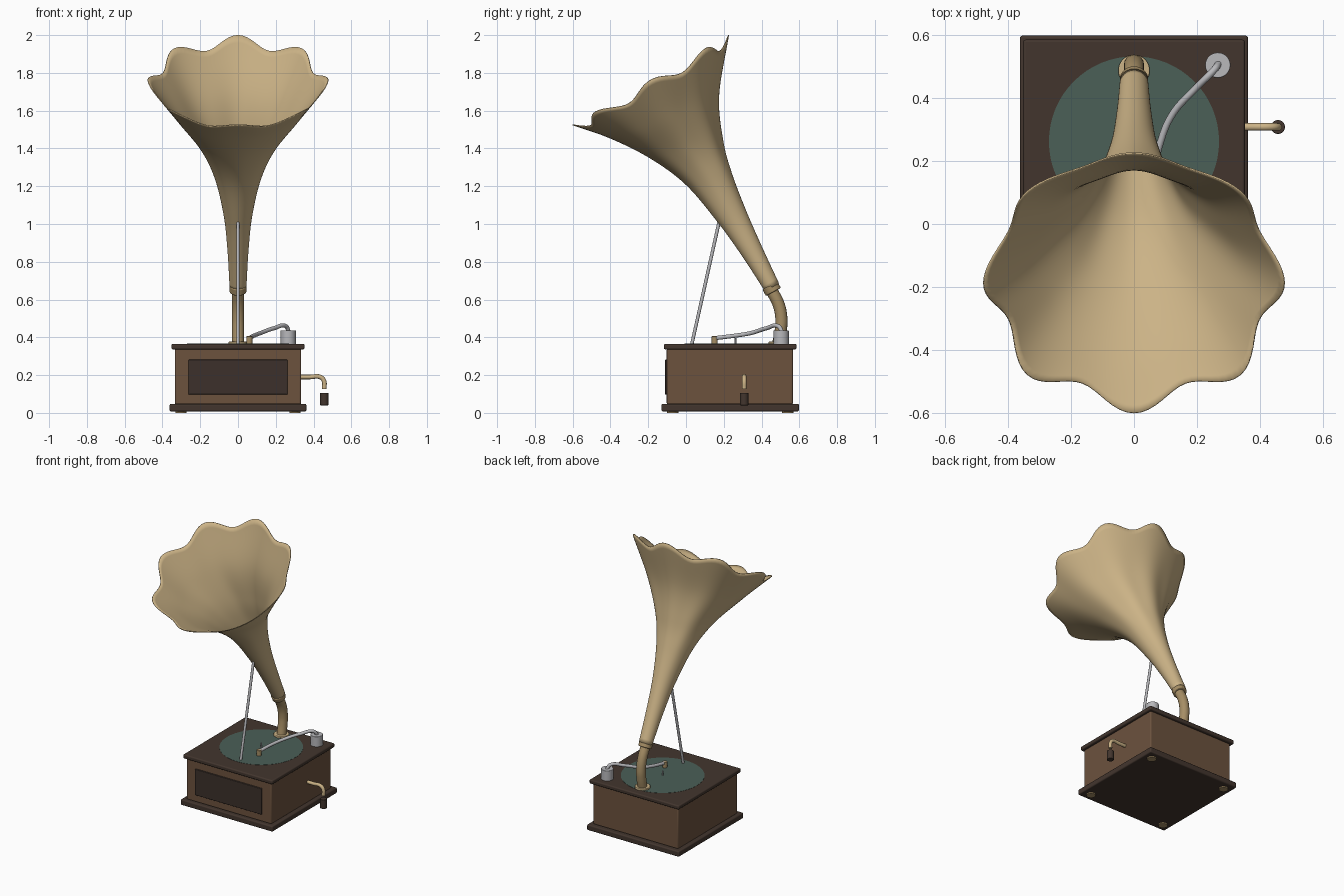
import bpy, bmesh, math
from mathutils import Vector

if "Cube" in bpy.data.objects:
    bpy.data.objects.remove(bpy.data.objects["Cube"])


def material(name, rgb):
    m = bpy.data.materials.new(name)
    m.diffuse_color = (*rgb, 1)
    m.use_nodes = True
    m.node_tree.nodes["Principled BSDF"].inputs["Base Color"].default_value = m.diffuse_color
    return m


BRASS = material("brass", (0.60, 0.45, 0.24))
OLD_BRASS = material("old_brass", (0.38, 0.27, 0.13))
WOOD = material("wood", (0.15, 0.085, 0.048))
DARK = material("dark_wood", (0.055, 0.036, 0.027))
PANEL = material("panel", (0.045, 0.03, 0.024))
STEEL = material("steel", (0.48, 0.48, 0.50))
FELT = material("felt", (0.07, 0.115, 0.095))


def finish(ob, name, mat, angle=35):
    ob.name = name
    ob.data.materials.append(mat)
    bpy.ops.object.select_all(action='DESELECT')
    ob.select_set(True)
    bpy.context.view_layer.objects.active = ob
    bpy.ops.object.shade_smooth_by_angle(angle=math.radians(angle))
    return ob


def box(name, lo, hi, mat, bevel=0.008):
    lo, hi = Vector(lo), Vector(hi)
    bpy.ops.mesh.primitive_cube_add(size=1, location=(lo + hi) / 2)
    ob = bpy.context.object
    ob.scale = hi - lo
    bpy.ops.object.transform_apply(location=False, rotation=False, scale=True)
    mod = ob.modifiers.new("bevel", 'BEVEL')
    mod.width, mod.segments = bevel, 3
    return finish(ob, name, mat)


def rod(name, a, b, r, mat, bevel=0.0, sides=40):
    a, b = Vector(a), Vector(b)
    bpy.ops.mesh.primitive_cylinder_add(vertices=sides, radius=r, depth=(b - a).length,
                                        location=(a + b) / 2)
    ob = bpy.context.object
    ob.rotation_euler = (b - a).to_track_quat('Z', 'Y').to_euler()
    if bevel:
        mod = ob.modifiers.new("bevel", 'BEVEL')
        mod.width, mod.segments = bevel, 3
    return finish(ob, name, mat)


def tube(name, pts, r, mat):
    cu = bpy.data.curves.new(name, 'CURVE')
    cu.dimensions = '3D'
    cu.bevel_depth, cu.bevel_resolution, cu.use_fill_caps = r, 6, True
    sp = cu.splines.new('BEZIER')
    sp.bezier_points.add(len(pts) - 1)
    for bp, p in zip(sp.bezier_points, pts):
        bp.co = p
        bp.handle_left_type = bp.handle_right_type = 'AUTO'
    ob = bpy.data.objects.new(name, cu)
    bpy.context.collection.objects.link(ob)
    bpy.ops.object.select_all(action='DESELECT')
    ob.select_set(True)
    bpy.context.view_layer.objects.active = ob
    bpy.ops.object.convert(target='MESH')
    return finish(bpy.context.object, name, mat, 50)


# Cabinet
box("plinth", (-0.362, -0.13, 0.008), (0.362, 0.598, 0.048), DARK)
box("cabinet", (-0.334, -0.102, 0.045), (0.334, 0.566, 0.34), WOOD)
box("lid", (-0.352, -0.117, 0.336), (0.352, 0.585, 0.365), DARK)
box("front_panel", (-0.262, -0.111, 0.097), (0.262, -0.09, 0.282), PANEL, 0.004)
for sx in (-1, 1):
    for y in (-0.07, 0.538):
        rod("foot", (sx * 0.302, y, 0), (sx * 0.302, y, 0.02), 0.03, OLD_BRASS)

# Turntable
rod("turntable", (0, 0.262, 0.35), (0, 0.262, 0.3662), 0.27, FELT, sides=64)
rod("spindle", (0, 0.262, 0.36), (0, 0.262, 0.397), 0.005, STEEL, sides=16)

# Tone arm
rod("arm_pivot", (0.266, 0.504, 0.36), (0.266, 0.504, 0.437), 0.04, STEEL, 0.003)
tube("tone_arm", [(0.268, 0.508, 0.43), (0.255, 0.49, 0.458), (0.19, 0.425, 0.448),
                  (0.12, 0.345, 0.423), (0.082, 0.253, 0.408), (0.062, 0.155, 0.396)],
     0.011, STEEL)
rod("needle_head", (0.06, 0.152, 0.366), (0.06, 0.152, 0.406), 0.016, OLD_BRASS, 0.002)

# Crank
tube("crank", [(0.32, 0.308, 0.19), (0.38, 0.308, 0.19), (0.435, 0.308, 0.19),
               (0.454, 0.308, 0.172), (0.457, 0.308, 0.127)], 0.012, BRASS)
rod("crank_handle", (0.457, 0.308, 0.04), (0.457, 0.308, 0.106), 0.022, DARK, 0.003)

# Elbow and horn support
rod("elbow_flange", (0, 0.487, 0.36), (0, 0.487, 0.378), 0.05, BRASS, 0.004)
tube("elbow", [(0, 0.488, 0.365), (0, 0.502, 0.44), (0, 0.505, 0.50), (0, 0.49, 0.575),
               (0, 0.452, 0.65)], 0.032, OLD_BRASS)
rod("horn_collar", (0, 0.463, 0.64), (0, 0.444, 0.675), 0.045, OLD_BRASS, 0.006)
rod("support_rod", (0, 0.03, 0.36), (0, 0.175, 1.01), 0.009, STEEL, sides=20)

# Horn sections: lower y, z, upper y, z, half width, flute strength
SECTIONS = [(0.42, 0.645, 0.49, 0.685, 0.042, 0), (0.30, 0.83, 0.397, 0.885, 0.053, 0),
            (0.17, 1.01, 0.312, 1.08, 0.073, 0.03), (0, 1.21, 0.24, 1.27, 0.12, 0.12),
            (-0.19, 1.35, 0.195, 1.44, 0.195, 0.32), (-0.40, 1.455, 0.173, 1.68, 0.33, 0.6),
            (-0.60, 1.525, 0.225, 2.0, 0.477, 1.0)]


def section(t):
    i = min(int(t), len(SECTIONS) - 2)
    f = t - i
    p1, p2 = SECTIONS[i], SECTIONS[i + 1]
    p0 = SECTIONS[i - 1] if i else [2 * a - b for a, b in zip(p1, p2)]
    p3 = SECTIONS[i + 2] if i + 2 < len(SECTIONS) else [2 * b - a for a, b in zip(p1, p2)]
    return [0.5 * (2 * b + (c - a) * f + (2 * a - 5 * b + 4 * c - d) * f * f
                   + (3 * b - a - 3 * c + d) * f ** 3)
            for a, b, c, d in zip(p0, p1, p2, p3)]


# Horn: eight-lobed flared loft
SEG, STEPS = 128, 48
bm = bmesh.new()
rings = []
for k in range(STEPS + 1):
    ly, lz, uy, uz, w, s = section(k / STEPS * (len(SECTIONS) - 1))
    centre = Vector((0, (ly + uy) / 2, (lz + uz) / 2))
    up = Vector((0, (uy - ly) / 2, (uz - lz) / 2))
    axis = Vector((0, -up.z, up.y)).normalized()
    ring = []
    for j in range(SEG):
        a = 2 * math.pi * j / SEG
        dip = s * (1 - math.cos(8 * a)) / 2
        radial = (Vector((w * math.sin(a), 0, 0)) + up * math.cos(a)) * (1 - 0.10 * dip)
        ring.append(bm.verts.new(centre + radial - axis * 0.05 * dip * s))
    rings.append(ring)
for r0, r1 in zip(rings, rings[1:]):
    for j in range(SEG):
        n = (j + 1) % SEG
        bm.faces.new((r0[j], r0[n], r1[n], r1[j]))
bmesh.ops.recalc_face_normals(bm, faces=bm.faces)
me = bpy.data.meshes.new("horn")
bm.to_mesh(me)
bm.free()
horn = bpy.data.objects.new("horn", me)
bpy.context.collection.objects.link(horn)
finish(horn, "horn", BRASS, 60)
mod = horn.modifiers.new("thickness", 'SOLIDIFY')
mod.thickness, mod.offset = 0.005, 0
